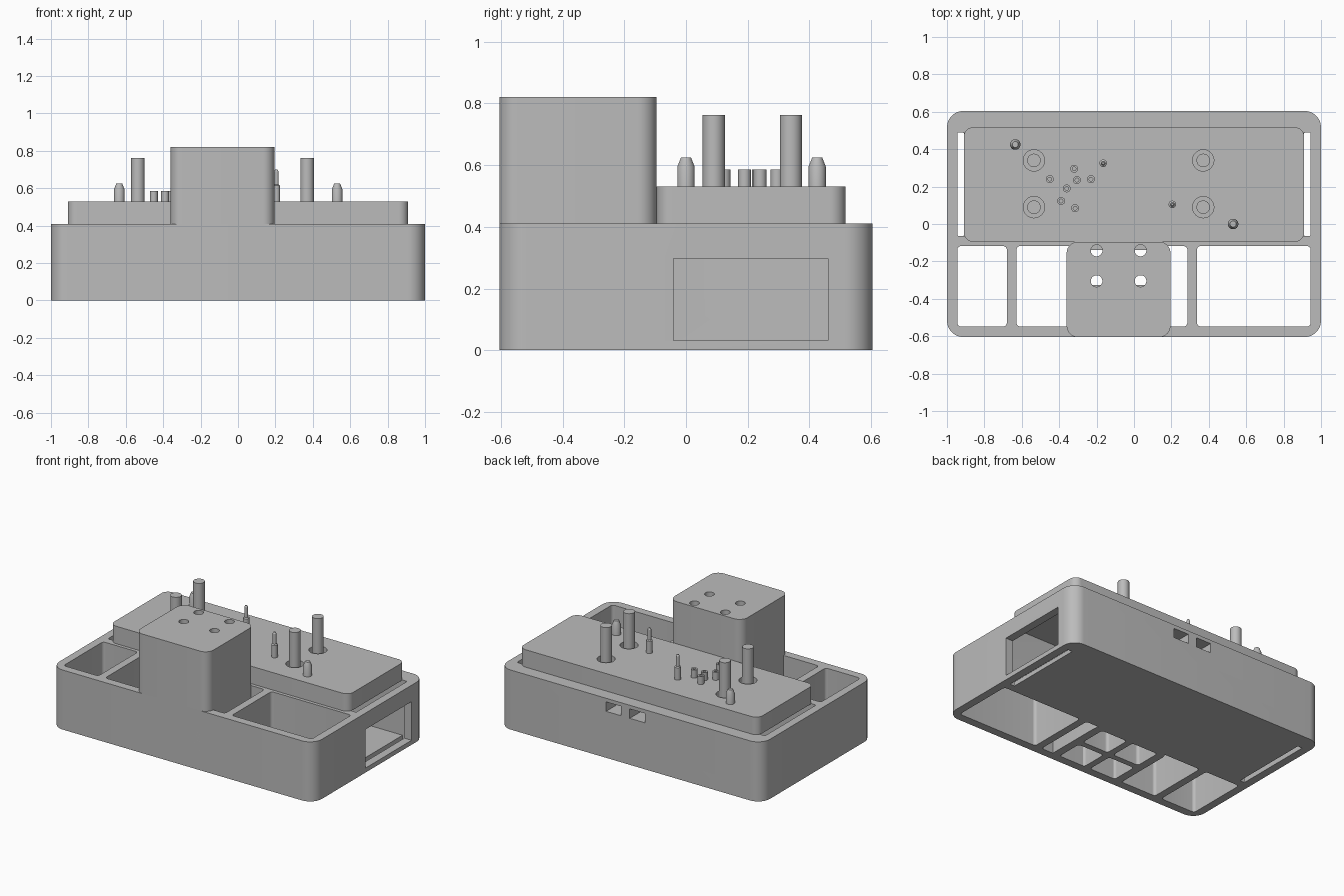
import bpy, bmesh
from math import cos, sin, pi, radians

cube = bpy.data.objects.get("Cube")
if cube:
    bpy.data.objects.remove(cube, do_unlink=True)

grey = bpy.data.materials.new("plain grey")
grey.use_nodes = True
grey.diffuse_color = (0.5, 0.5, 0.5, 1)
grey.node_tree.nodes["Principled BSDF"].inputs["Base Color"].default_value = (0.5, 0.5, 0.5, 1)


def solid(name, rings):
    """Skin a stack of equal-length rings and cap both ends."""
    bm = bmesh.new()
    loops = [[bm.verts.new(p) for p in ring] for ring in rings]
    for low, high in zip(loops, loops[1:]):
        for i in range(len(low)):
            j = (i + 1) % len(low)
            bm.faces.new((low[i], low[j], high[j], high[i]))
    bm.faces.new(loops[0][::-1])
    bm.faces.new(loops[-1])
    bmesh.ops.recalc_face_normals(bm, faces=bm.faces)
    mesh = bpy.data.meshes.new(name)
    bm.to_mesh(mesh)
    bm.free()
    mesh.materials.append(grey)
    ob = bpy.data.objects.new(name, mesh)
    bpy.context.collection.objects.link(ob)
    return ob


def rounded_box(name, x0, x1, y0, y1, z0, z1, r=0.02, steps=8):
    """Upright box with rounded vertical edges."""
    corners = [(x1 - r, y1 - r), (x0 + r, y1 - r), (x0 + r, y0 + r), (x1 - r, y0 + r)]
    outline = []
    for k, (cx, cy) in enumerate(corners):
        for s in range(steps + 1):
            a = pi / 2 * (k + s / steps)
            outline.append((cx + r * cos(a), cy + r * sin(a)))
    return solid(name, [[(x, y, z) for x, y in outline] for z in (z0, z1)])


def lathe(name, x, y, profile, sides=32):
    """Turned part from (radius, height) pairs."""
    turn = [2 * pi * i / sides for i in range(sides)]
    return solid(name, [[(x + r * cos(a), y + r * sin(a), z) for a in turn] for r, z in profile])


def select(ob):
    bpy.ops.object.select_all(action='DESELECT')
    ob.select_set(True)
    bpy.context.view_layer.objects.active = ob


def cut(ob, cutters):
    select(ob)
    for c in cutters:
        c.hide_render = True
        m = ob.modifiers.new("cut", 'BOOLEAN')
        m.operation, m.solver, m.object = 'DIFFERENCE', 'EXACT', c
        bpy.ops.object.modifier_apply(modifier=m.name)
        bpy.data.objects.remove(c, do_unlink=True)


RIM = 0.41
DECK = 0.53

# Case: front through cells, rear compartment with a floor, end slits and openings
case = rounded_box("case", -1, 1, -0.605, 0.605, 0, RIM, 0.09, 12)
cells = [rounded_box("cell_cutter", a, b, -0.548, -0.118, -0.1, 0.6)
         for a, b in ((-0.945, -0.68), (-0.628, 0.285), (0.337, 0.945))]
bay = rounded_box("bay_cutter", -0.945, 0.945, -0.065, 0.49, 0.03, 0.6, 0.01)
slits = [rounded_box("slit_cutter", min(s * 0.91, s * 0.945), max(s * 0.91, s * 0.945),
                     -0.065, 0.49, -0.1, 0.1, 0.005) for s in (-1, 1)]
window = rounded_box("window_cutter", 0.9, 1.1, -0.04, 0.46, 0.031, 0.297, 0.005)
ports = [rounded_box("port_cutter", a, a + 0.115, 0.45, 0.7, 0.32, 0.385, 0.005)
         for a in (-0.11, 0.07)]
cut(case, cells + [bay, window] + slits + ports)

# Tower: four hollow chambers below, four holes on top
tower = rounded_box("tower", -0.36, 0.195, -0.605, -0.095, 0, 0.82, 0.06, 10)
chambers = [rounded_box("chamber_cutter", x, x + 0.2, y, y + 0.185, -0.1, 0.7)
            for x in (-0.305, -0.06) for y in (-0.55, -0.325)]
holes = [lathe("hole_cutter", x, y, [(0.031, 0.66), (0.031, 0.9)])
         for x in (-0.2, 0.035) for y in (-0.305, -0.142)]
cut(tower, chambers + holes)

# Deck plate with clearance holes around the posts
deck = rounded_box("deck", -0.91, 0.91, -0.095, 0.517, RIM, DECK, 0.05, 10)
post_spots = [(x, y) for x in (-0.535, 0.37) for y in (0.09, 0.34)]
cut(deck, [lathe("clearance_cutter", x, y, [(0.057, 0.43), (0.057, 0.6)])
           for x, y in post_spots])
parts = [case, tower, deck]

# Tall posts
for x, y in post_spots:
    parts.append(lathe("post", x, y, [(0.036, 0.42), (0.036, 0.762)]))

# Locating pins with chamfered tips
for x, y in ((-0.635, 0.425), (0.53, 0.0)):
    parts.append(lathe("locating_pin", x, y,
                       [(0.028, 0.5), (0.028, 0.595), (0.016, 0.625)]))

# Stepped probe pins
for x, y in ((-0.165, 0.325), (0.205, 0.105)):
    parts.append(lathe("probe_pin", x, y,
                       [(0.02, 0.5), (0.02, 0.615), (0.012, 0.62), (0.012, 0.69), (0.006, 0.7)], 20))

# Short cupped contact pins
for x, y in ((-0.32, 0.295), (-0.45, 0.24), (-0.36, 0.19), (-0.305, 0.235),
             (-0.23, 0.24), (-0.39, 0.123), (-0.315, 0.085)):
    parts.append(lathe("contact_pin", x, y,
                       [(0.021, 0.5), (0.021, 0.585), (0.01, 0.585), (0.01, 0.56)], 20))

for ob in parts:
    select(ob)
    bpy.ops.object.shade_smooth_by_angle(angle=radians(30))
